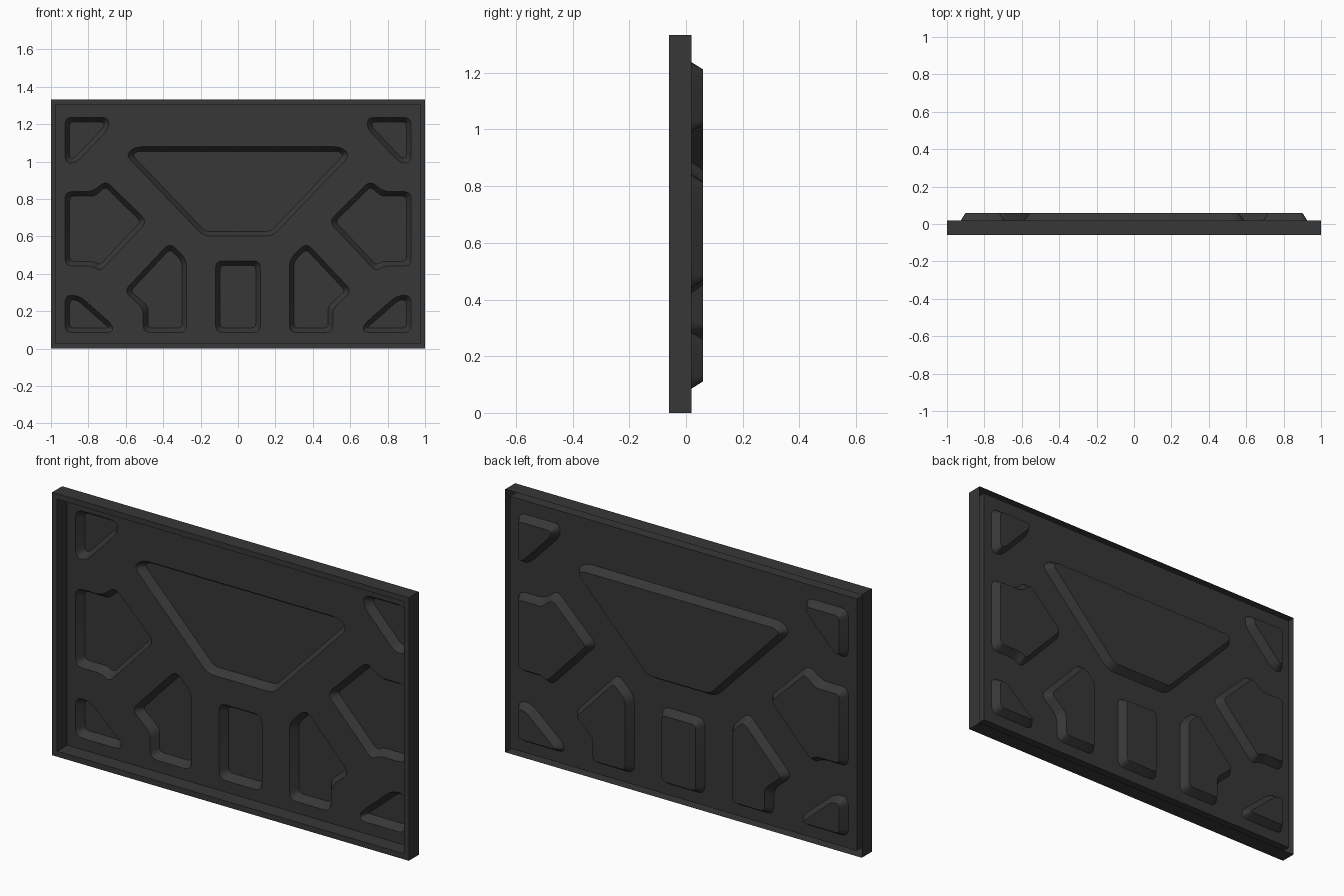
import bpy, bmesh
from mathutils import Vector
from mathutils.geometry import tessellate_polygon

if "Cube" in bpy.data.objects:
    bpy.data.objects.remove(bpy.data.objects["Cube"])

W, H, RIM = 1.0, 1.333, 0.028            # half width, height, rim width
FRONT, SHEET, BACK = -0.06, 0.02, 0.06   # depth levels along y
TAPER = 0.025                            # slope of the pocket walls

dark = bpy.data.materials.new("dark_grey")
dark.diffuse_color = (0.038, 0.038, 0.038, 1)
dark.use_nodes = True
dark.node_tree.nodes["Principled BSDF"].inputs["Base Color"].default_value = dark.diffuse_color


def finish(bm, name):
    bmesh.ops.recalc_face_normals(bm, faces=bm.faces)
    # keep the open shell facing the front
    if sum(f.normal.y * f.calc_area() for f in bm.faces) > 0:
        bmesh.ops.reverse_faces(bm, faces=bm.faces)
    me = bpy.data.meshes.new(name)
    bm.to_mesh(me)
    bm.free()
    me.materials.append(dark)
    ob = bpy.data.objects.new(name, me)
    bpy.context.collection.objects.link(ob)
    bpy.ops.object.select_all(action='DESELECT')
    ob.select_set(True)
    bpy.context.view_layer.objects.active = ob
    bpy.ops.object.shade_smooth_by_angle(angle=0.6)
    return ob


def ring(bm, pts, y):
    return [bm.verts.new((p[0], y, p[1])) for p in pts]


def bridge(bm, a, b):
    n = len(a)
    for i in range(n):
        bm.faces.new((a[i], a[(i + 1) % n], b[(i + 1) % n], b[i]))


def rect(inset):
    x = W - inset
    return [(-x, inset), (x, inset), (x, H - inset), (-x, H - inset)]


def inset_poly(pts, d):
    """Mitred inset of a polygon."""
    pts = [Vector(p) for p in pts]
    n = len(pts)
    area = sum(pts[i].x * pts[(i + 1) % n].y - pts[(i + 1) % n].x * pts[i].y for i in range(n))
    s = 1 if area > 0 else -1
    out = []
    for i in range(n):
        e1 = (pts[i] - pts[i - 1]).normalized()
        e2 = (pts[(i + 1) % n] - pts[i]).normalized()
        n1, n2 = Vector((-e1.y, e1.x)) * s, Vector((-e2.y, e2.x)) * s
        out.append(pts[i] + (n1 + n2) * (d / (1 + n1.dot(n2))))
    return out


def rounded(pts, r, seg=4):
    """Round every corner with a short curve."""
    pts = [Vector(p) for p in pts]
    n, out = len(pts), []
    for i, p in enumerate(pts):
        a, b = pts[i - 1] - p, pts[(i + 1) % n] - p
        p0 = p + a.normalized() * min(r, a.length * 0.45)
        p2 = p + b.normalized() * min(r, b.length * 0.45)
        for k in range(seg + 1):
            t = k / seg
            out.append(p0 * (1 - t) ** 2 + p * 2 * t * (1 - t) + p2 * t * t)
    return out


# Pocket outlines (x, z): left side ones are mirrored
side_pockets = [
    [(-.925, 1.237), (-.692, 1.237), (-.692, 1.175), (-.865, .993), (-.925, .993)],
    [(-.925, .84), (-.775, .84), (-.708, .9), (-.485, .68), (-.737, .413), (-.777, .442), (-.925, .442)],
    [(-.925, .285), (-.85, .285), (-.67, .127), (-.67, .086), (-.925, .086)],
    [(-.365, .567), (-.275, .478), (-.275, .086), (-.507, .086), (-.507, .217), (-.61, .307)],
]
middle_pockets = [
    [(-.12, .47), (.12, .47), (.12, .086), (-.12, .086)],
    [(-.55, 1.08), (-.6, 1.035), (-.185, .602), (.185, .602), (.6, 1.035), (.55, 1.08)],
]
pockets = middle_pockets + side_pockets + [[(-x, z) for x, z in p] for p in side_pockets]

# Rim: channel open at the back
bm = bmesh.new()
loops = [ring(bm, rect(0), SHEET), ring(bm, rect(0), FRONT),
         ring(bm, rect(RIM), FRONT), ring(bm, rect(RIM), SHEET)]
for a, b in zip(loops, loops[1:]):
    bridge(bm, a, b)
finish(bm, "frame_rim")

# Pressed sheet with tapered pockets bulging out of the back
bm = bmesh.new()
rings = [ring(bm, rect(RIM), SHEET)]
for p in pockets:
    outer = ring(bm, rounded(p, 0.04), SHEET)
    inner = ring(bm, rounded(inset_poly(p, TAPER), 0.022), BACK)
    bridge(bm, outer, inner)
    bm.faces.new(inner)
    rings.append(outer)
flat = [v for r in rings for v in r]
for tri in tessellate_polygon([[Vector((v.co.x, v.co.z, 0)) for v in r] for r in rings]):
    if len(set(tri)) == 3:
        bm.faces.new([flat[i] for i in tri])
finish(bm, "pressed_panel")
